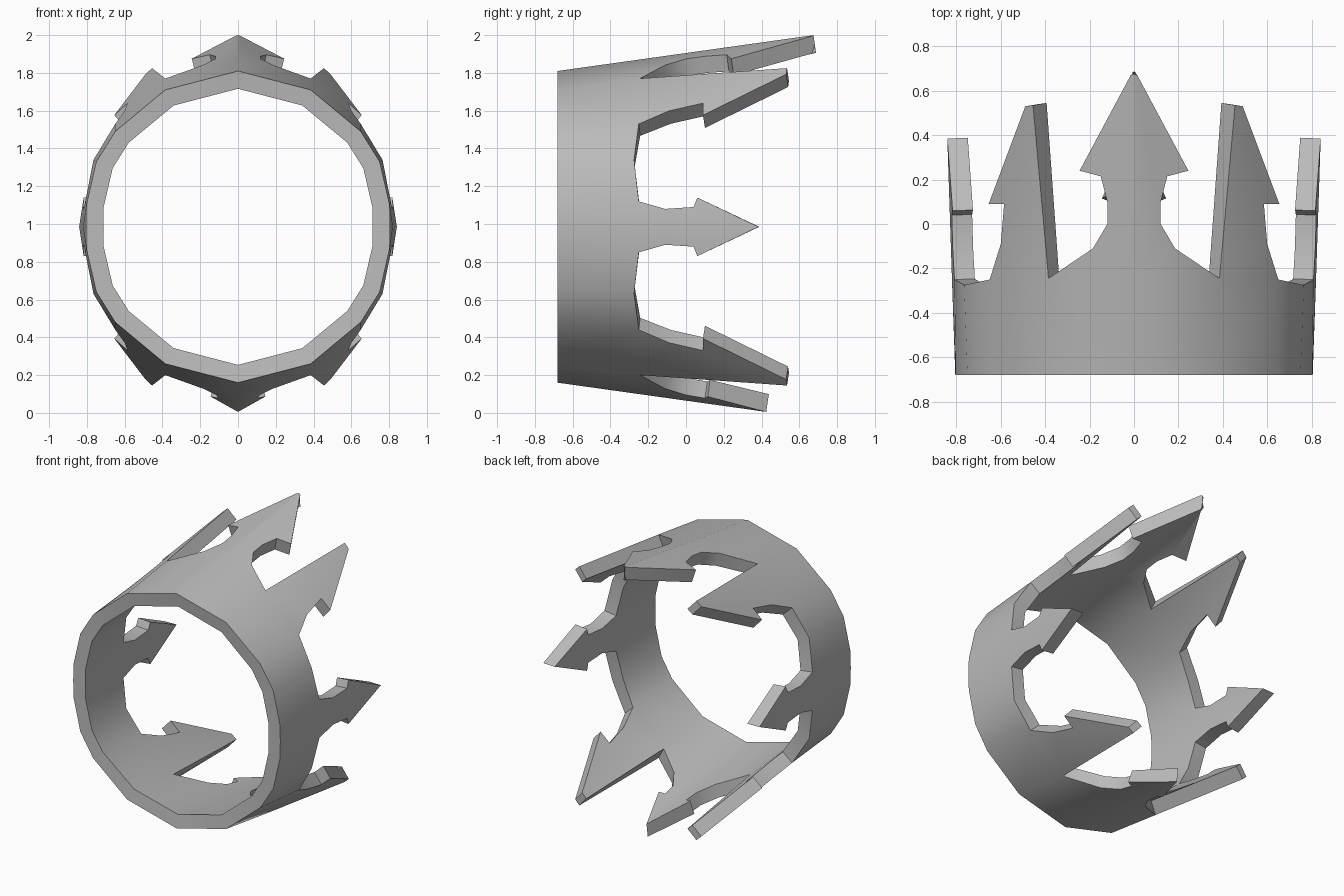
import bpy, bmesh

if "Cube" in bpy.data.objects:
    bpy.data.objects.remove(bpy.data.objects["Cube"])

CZ = 0.985  # height of the ring axis

# Outer surface of each spike family, for the upper right quarter
def top_pt(x, y):
    return (x, y, 1.81 + 0.14 * (y + 0.68) - 0.26 * x)

def diagonal_pt(x, y):
    return (x, y, 1.77 - 0.906 * (x - 0.385) + 0.152 * (y + 0.245))

def side_pt(z, y):
    return (0.82 + 0.033 * (y + 0.25) - 0.085 * (z - CZ), y, z)

# Rim and notch corners, running from the crest round to the side
rim = [(0, -0.68, 1.81), (0.385, -0.68, 1.71), (0.65, -0.68, 1.49),
       (0.75, -0.68, 1.33), (0.803, -0.68, 1.10), (0.805, -0.68, CZ)]
notch = [top_pt(0, -0.245), (0.385, -0.245, 1.77), (0.65, -0.25, 1.53),
         (0.765, -0.275, 1.34), side_pt(1.12, -0.25), side_pt(CZ, -0.25)]

# Half outlines of the spikes
tall = [(0.185, -0.11), (0.12, 0), (0.12, 0.10), (0.15, 0.215),
        (0.245, 0.24), (0.015, 0.67), (0, 0.675)]
short = [(0.185, -0.11), (0.115, 0), (0.105, 0.10), (0.145, 0.115), (0, 0.425)]
diagonal = [(0.60, -0.09), (0.585, 0.09), (0.655, 0.09), (0.49, 0.53), (0.455, 0.535)]
side = [(1.08, -0.11), (1.09, 0.04), (1.14, 0.06), (CZ, 0.385)]

bm = bmesh.new()

def add_face(points, sx, sz):
    vs = [bm.verts.new((sx * x, y, CZ + sz * (z - CZ))) for x, y, z in points]
    f = bm.faces.new(vs)
    if sx * sz < 0:
        f.normal_flip()

for sx in (1, -1):
    for sz in (1, -1):
        # Band
        for i in range(5):
            add_face([rim[i], rim[i + 1], notch[i + 1], notch[i]], sx, sz)
        # Spikes
        crest = tall if sz > 0 else short
        add_face([notch[0], notch[1]] + [top_pt(*p) for p in crest], sx, sz)
        add_face([notch[1], notch[2]] + [diagonal_pt(*p) for p in diagonal], sx, sz)
        add_face([notch[5]] + [side_pt(*p) for p in reversed(side)] + [notch[4]], sx, -sz)
        # the side half is mirrored to the other quarter, completing each arrow

bmesh.ops.remove_doubles(bm, verts=bm.verts, dist=0.001)
# Make the outward direction consistent
bm.normal_update()
for f in bm.faces:
    c = f.calc_center_median()
    if f.normal.x * c.x + f.normal.z * (c.z - CZ) < 0:
        f.normal_flip()

me = bpy.data.meshes.new("crown")
bm.to_mesh(me)
bm.free()
crown = bpy.data.objects.new("crown", me)
bpy.context.collection.objects.link(crown)

grey = bpy.data.materials.new("plain grey")
grey.diffuse_color = (0.5, 0.5, 0.5, 1)
grey.use_nodes = True
grey.node_tree.nodes["Principled BSDF"].inputs["Base Color"].default_value = grey.diffuse_color
me.materials.append(grey)

# Wall thickness, grown inwards
bpy.context.view_layer.objects.active = crown
crown.select_set(True)
wall = crown.modifiers.new("wall", 'SOLIDIFY')
wall.thickness = 0.092
wall.offset = -1
wall.use_even_offset = True
bpy.ops.object.modifier_apply(modifier="wall")
bpy.ops.object.shade_smooth_by_angle(angle=0.7)
